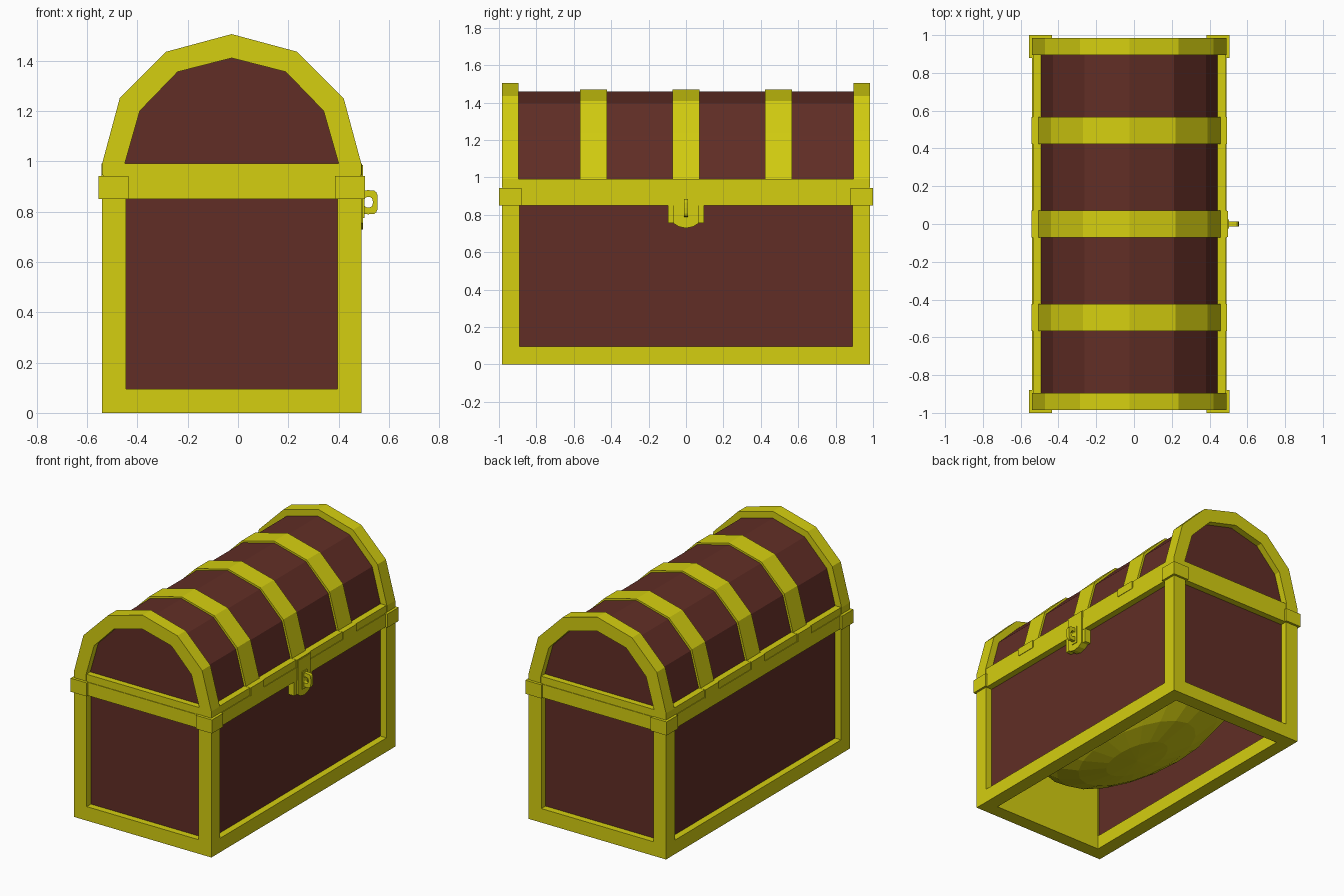
import bpy, bmesh, math

if "Cube" in bpy.data.objects:
    bpy.data.objects.remove(bpy.data.objects["Cube"])

XC = -0.025            # centre line of the chest body
HX, HY = 0.515, 0.985  # outer half sizes
T = 0.095              # frame bar width


def material(name, rgb):
    m = bpy.data.materials.new(name)
    m.diffuse_color = (*rgb, 1)
    m.use_nodes = True
    m.node_tree.nodes["Principled BSDF"].inputs["Base Color"].default_value = m.diffuse_color
    return m


GOLD = material("gold", (0.66, 0.62, 0.005))
WOOD = material("dark_red_wood", (0.12, 0.027, 0.019))


def finish(name, bm, mat):
    bmesh.ops.recalc_face_normals(bm, faces=bm.faces)
    me = bpy.data.meshes.new(name)
    bm.to_mesh(me)
    bm.free()
    me.materials.append(mat)
    ob = bpy.data.objects.new(name, me)
    bpy.context.collection.objects.link(ob)
    return ob


def boxes(name, mat, specs):
    """Each spec is (x0, x1, y0, y1, z0, z1), with x relative to the centre line."""
    bm = bmesh.new()
    for x0, x1, y0, y1, z0, z1 in specs:
        vs = bmesh.ops.create_cube(bm, size=1)["verts"]
        for v in vs:
            v.co = (XC + (x0 + x1) / 2 + v.co.x * (x1 - x0),
                    (y0 + y1) / 2 + v.co.y * (y1 - y0),
                    (z0 + z1) / 2 + v.co.z * (z1 - z0))
    return finish(name, bm, mat)


def prism(name, mat, pts, a, b, axis="y"):
    """Extrude a 2D profile along y (points x,z) or along x (points y,z)."""
    bm = bmesh.new()
    place = (lambda p, t: (XC + p[0], t, p[1])) if axis == "y" else (lambda p, t: (XC + t, p[0], p[1]))
    face = bm.faces.new([bm.verts.new(place(p, a)) for p in pts])
    ext = bmesh.ops.extrude_face_region(bm, geom=[face])["geom"]
    for v in ext:
        if isinstance(v, bmesh.types.BMVert):
            v.co["xyz".index(axis)] += b - a
    return finish(name, bm, mat)


def arch(half):
    """Mirror the right half of an arch, listed from foot to crown."""
    return half + [(-x, z) for x, z in reversed(half[:-1])]


def both(*spec):
    """Mirror a box spec in x and y."""
    x0, x1, y0, y1, z0, z1 = spec
    return [(*sorted((sx * x0, sx * x1)), *sorted((sy * y0, sy * y1)), z0, z1)
            for sx in (-1, 1) for sy in (-1, 1)]


def ring(hx, hy, w, z0, z1):
    """Four bars forming a rectangular ring."""
    return [(-hx, hx, s * hy - w * (s > 0), s * hy + w * (s < 0), z0, z1) for s in (-1, 1)] + \
           [(s * hx - w * (s > 0), s * hx + w * (s < 0), w - hy, hy - w, z0, z1) for s in (-1, 1)]


# Body: recessed wood walls, open underneath
boxes("body_panels", WOOD, ring(0.47, 0.94, 0.04, 0.03, 0.96))
boxes("end_lining", GOLD, [(-0.428, 0.428, *sorted((s * 0.892, s * 0.9)), 0.03, 0.94) for s in (-1, 1)])

# Body frame: bottom rails, corner posts, rim and corner caps
boxes("bottom_frame", GOLD, ring(HX, HY, T, 0, T))
boxes("corner_posts", GOLD, both(HX - T, HX, HY - T, HY, T, 0.85))
boxes("body_rim", GOLD, ring(HX, HY, T, 0.85, 0.94))
boxes("corner_caps", GOLD, both(0.41, 0.53, 0.88, 1.0, 0.85, 0.942))

# Lid: wood barrel, end arches, base ring
barrel = [(0.47, 0.98), (0.405, 1.225), (0.238, 1.395), (0, 1.458)]
prism("lid_barrel", WOOD, arch(barrel), -0.94, 0.94)
boxes("lid_base_ring", GOLD, ring(0.511, 0.981, 0.09, 0.94, 0.99))
outer = arch([(HX, 0.945), (HX, 0.99), (0.445, 1.25), (0.26, 1.435), (0, 1.505)])
inner = arch([(0.425, 0.945), (0.425, 0.99), (0.365, 1.2), (0.215, 1.355), (0, 1.41)])
for name, a, b in (("front_lid_arch", -HY, 0.09 - HY), ("back_lid_arch", HY - 0.09, HY)):
    prism(name, GOLD, outer + inner[::-1], a, b)

# Straps over the lid, each with feet on the base ring
strap = arch([(x * 1.025, z + 0.012) for x, z in barrel])
for i, y in enumerate((-0.495, 0, 0.495)):
    prism(f"lid_strap_{i + 1}", GOLD, strap, y - 0.072, y + 0.072)
    boxes(f"strap_feet_{i + 1}", GOLD,
          [(*sorted((s * 0.45, s * 0.518)), y - 0.072, y + 0.072, 0.936, 0.991) for s in (-1, 1)])

# Lock: back plate, hasp with a tapered tip, raised slot plate
boxes("lock_back_plate", GOLD, [(0.46, 0.513, -0.095, 0.095, 0.755, 0.86)])
tip = [(0.068, 0.985), (0.068, 0.755), (0.04, 0.737), (0, 0.728)]
prism("lock_hasp", GOLD, arch(tip), 0.46, 0.522, "x")
boxes("lock_slot_plate", GOLD, [(0.515, 0.527, -0.025, 0.025, 0.775, 0.895)])

# Lock loop: rounded ring standing out from the plate
bm = bmesh.new()
N = 16
loops = []
for y in (-0.012, 0.012):
    for rx, rz, power in ((0.037, 0.048, 0.5), (0.018, 0.021, 0.8)):
        lp = []
        for k in range(N):
            c, s = math.cos(2 * math.pi * k / N), math.sin(2 * math.pi * k / N)
            lp.append(bm.verts.new((0.518 + rx * math.copysign(abs(c) ** power, c), y,
                                    0.837 + rz * math.copysign(abs(s) ** power, s))))
        loops.append(lp)
for a, b in ((0, 1), (2, 3), (0, 2), (1, 3)):
    for k in range(N):
        j = (k + 1) % N
        bm.faces.new((loops[a][k], loops[a][j], loops[b][j], loops[b][k]))
finish("lock_loop", bm, GOLD)

# Treasure mound inside the body
bm = bmesh.new()
bmesh.ops.create_uvsphere(bm, u_segments=20, v_segments=10, radius=1)
for v in bm.verts:
    v.co = (XC + v.co.x * 0.425, v.co.y * 0.86, 0.4 + v.co.z * 0.3)
finish("treasure_mound", bm, GOLD)
